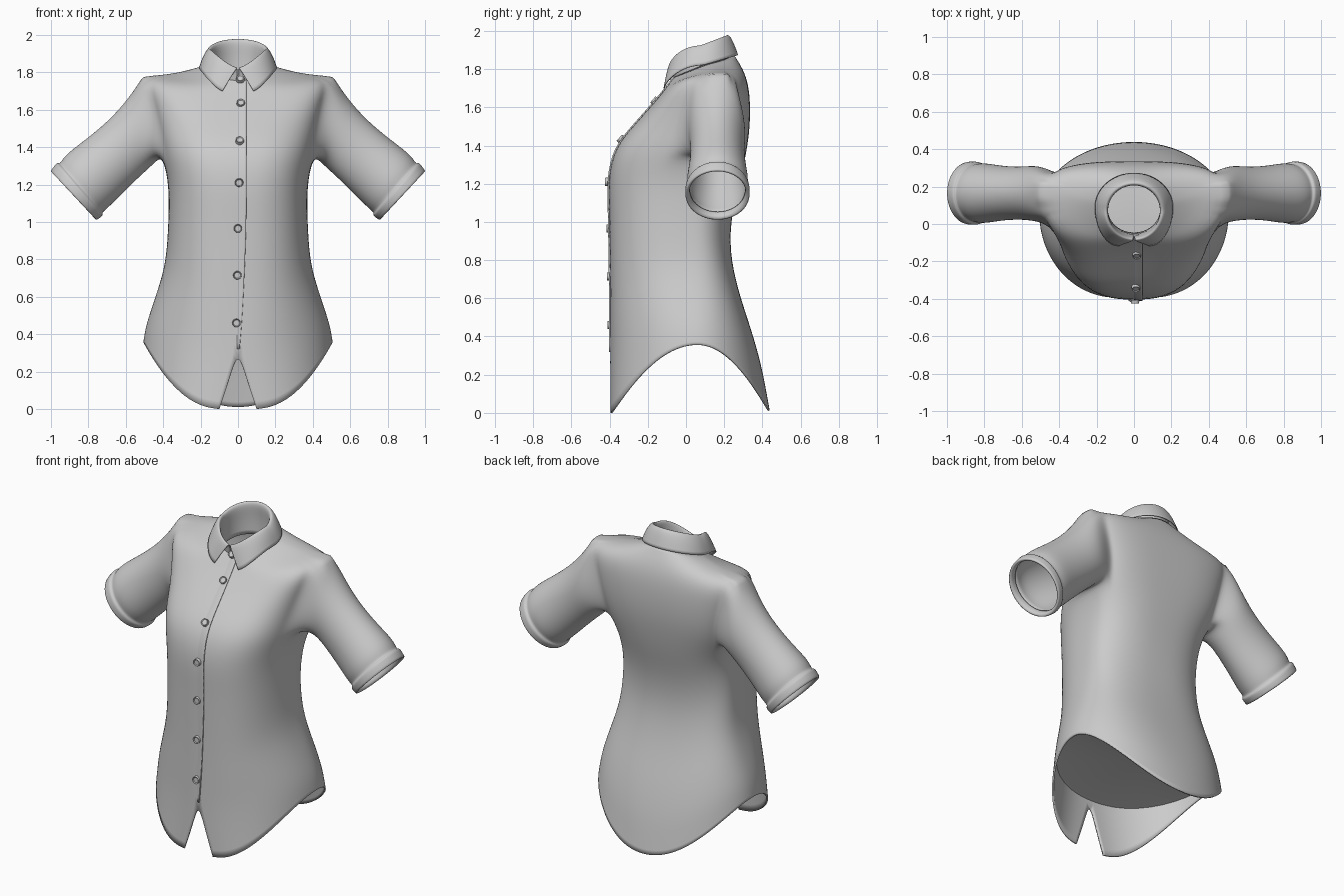
import bpy, bmesh
from math import sin, cos, pi, radians, atan2
from mathutils import Vector, Matrix

if "Cube" in bpy.data.objects:
    bpy.data.objects.remove(bpy.data.objects["Cube"])

N = 20  # columns from centre front to centre back

# half rings: front y, front z, side x, side y, side z, back y, back z, front gap, roundness
BODY = [
    (-.395, .00, .508, .06, .36, .440, .01, .10, 1.0),
    (-.396, .16, .499, .055, .42, .420, .12, .046, .97),
    (-.397, .32, .478, .05, .50, .395, .25, 0, .92),
    (-.397, .46, .432, .04, .63, .345, .43, 0, .86),
    (-.397, .64, .387, .03, .78, .275, .63, 0, .82),
    (-.400, .85, .375, .03, .95, .226, .85, 0, .80),
    (-.403, 1.05, .370, .03, 1.10, .240, 1.05, 0, .78),
    (-.410, 1.23, .375, .05, 1.23, .287, 1.22, 0, .76),
    (-.375, 1.39, .407, .12, 1.36, .320, 1.38, 0, .68),
    (-.272, 1.51, .430, .16, 1.48, .335, 1.50, 0, .65),
    (-.182, 1.61, .465, .17, 1.63, .337, 1.62, 0, .65),
    (-.115, 1.69, .510, .17, 1.778, .327, 1.72, 0, .72),
    (-.085, 1.73, .340, .14, 1.79, .300, 1.80, 0, .90),
    (-.060, 1.76, .165, .11, 1.83, .255, 1.87, 0, 1.0),
]
COLLAR = [
    (-.045, 1.700, .140, .08, 1.74, .215, 1.77, .004, 1),
    (-.062, 1.780, .140, .075, 1.84, .215, 1.88, .004, 1),
    (-.075, 1.825, .137, .07, 1.92, .200, 1.972, .004, 1),
    (-.090, 1.828, .157, .075, 1.93, .225, 1.987, .004, 1),
    (-.103, 1.775, .188, .085, 1.885, .252, 1.935, .038, 1),
    (-.118, 1.700, .210, .090, 1.822, .274, 1.874, .083, 1),
]
LINING = (-.387, .32, .480, .04, .385, .362, .32, 0, .95)
# sleeve rings: top x, top z, bottom x, bottom z, half depth
SLEEVE = [
    (.565, 1.695, .450, 1.305, .155),
    (.665, 1.57, .530, 1.235, .143),
    (.800, 1.455, .620, 1.145, .148),
    (.925, 1.365, .690, 1.075, .167),
    (.955, 1.315, .722, 1.048, .158),
    (.972, 1.320, .722, 1.028, .173),
    (1.006, 1.275, .755, 1.005, .173),
    (.990, 1.262, .768, 1.025, .152),
    (.965, 1.285, .742, 1.05, .148),
]


def ring(bm, row):
    yf, zf, xs, ys, zs, yb, zb, gap, p = row
    out = []
    tilted = row in COLLAR or row in BODY[-2:]  # neck rings lie in a tilted plane
    for i in range(N + 1):
        a = pi * i / N
        s, c = (sin(a) if 0 < i < N else 0), cos(a)
        sp, cp = s ** p if s > 0 else 0, abs(c) ** p
        g, ye, ze = (gap, yf, zf) if c > 0 else (0, yb, zb)
        rise = s ** 2.1
        if tilted:
            rise = s ** 1.35 if row in COLLAR and c > 0 else 1 - cp
        out.append(bm.verts.new((g + (xs - g) * sp, ys + (ye - ys) * cp, ze + (zs - ze) * rise)))
    return out


def bridge(bm, a, b):
    for i in range(len(a) - 1):
        bm.faces.new((a[i], a[i + 1], b[i + 1], b[i]))


def fan(bm, loop, hub):
    hub = bm.verts.new(hub)
    for a, b in zip(loop, loop[1:]):
        bm.faces.new((b, a, hub))


def finish(bm, name, mirror=False, subsurf=0, thick=0):
    me = bpy.data.meshes.new(name)
    bm.to_mesh(me)
    bm.free()
    ob = bpy.data.objects.new(name, me)
    bpy.context.collection.objects.link(ob)
    me.polygons.foreach_set("use_smooth", [True] * len(me.polygons))
    if mirror:
        m = ob.modifiers.new("mirror", 'MIRROR')
        m.merge_threshold = .001
    if subsurf:
        m = ob.modifiers.new("subsurf", 'SUBSURF')
        m.levels = m.render_levels = subsurf
        m.boundary_smooth = 'PRESERVE_CORNERS'
    if thick:
        m = ob.modifiers.new("thickness", 'SOLIDIFY')
        m.thickness = thick
        m.offset = -1
    return ob


# shirt body with an armhole left open in the half grid
bm = bmesh.new()
crease = bm.edges.layers.float.new("crease_edge")
rows = [ring(bm, r) for r in BODY]
R0, R1, C0, C1 = 8, 11, 8, 13
for k in range(len(rows) - 1):
    for i in range(N):
        if not (R0 <= k < R1 and C0 <= i < C1):
            bm.faces.new((rows[k][i], rows[k][i + 1], rows[k + 1][i + 1], rows[k + 1][i]))
hole = [rows[k][C0] for k in range(R0, R1)] + [rows[R1][i] for i in range(C0, C1)]
hole += [rows[k][C1] for k in range(R1, R0, -1)] + [rows[R0][i] for i in range(C1, C0, -1)]
# sleeve and cuff grown out of the armhole
prev = hole
for n, (tx, tz, bx, bz, b) in enumerate(SLEEVE):
    top, bot = Vector((tx, .165, tz)), Vector((bx, .165, bz))
    mid, up = (top + bot) / 2, (top - bot) / 2
    cur = []
    for k in range(len(hole)):
        a = radians(-123.75 + 360 / len(hole) * k)
        cur.append(bm.verts.new(mid + up * cos(a) + Vector((0, b * sin(a), 0))))
    for k in range(len(hole)):
        j = (k + 1) % len(hole)
        bm.faces.new((prev[k], cur[k], cur[j], prev[j]))
        if n in (5, 6, 7):  # firm cuff edges
            bm.edges.get((prev[k], prev[j]))[crease] = .35
    prev = cur
# firm shoulder seam
for i in range(C0 + 1, C1 - 1):
    bm.edges.get((rows[R1][i], rows[R1][i + 1]))[crease] = .5
bmesh.ops.delete(bm, geom=[v for v in bm.verts if not v.link_faces], context='VERTS')
finish(bm, "shirt_body", True, 2, .01)

# folded collar
bm = bmesh.new()
rows = [ring(bm, r) for r in COLLAR]
for a, b in zip(rows, rows[1:]):
    bridge(bm, b, a)
finish(bm, "collar", True, 2, .006)

# inner panel closing the body above the hem
bm = bmesh.new()
fan(bm, ring(bm, LINING), (0, 0, .39))
finish(bm, "inner_panel", True)

# front placket strip, one raised edge
bm = bmesh.new()
prev = None
for r in BODY[2:]:
    y, z = r[0], r[1]
    f = min(1, max(0, (z - .28) / .7)) ** .6
    edge, w = .045 * f, .012 + .06 * f
    cur = [bm.verts.new((edge - w, y + .012, z)), bm.verts.new((edge - w / 2, y - .004, z)),
           bm.verts.new((edge, y - .006, z))]
    if prev:
        bridge(bm, prev, cur)
    prev = cur
finish(bm, "placket", False, 2, .008)


# buttons: dished discs tilted to the chest slope
def front_at(z):
    for a, b in zip(BODY, BODY[1:]):
        if a[1] <= z <= b[1]:
            t = (z - a[1]) / (b[1] - a[1])
            return a[0] + (b[0] - a[0]) * t, atan2(b[0] - a[0], b[1] - a[1])
    return BODY[-1][0] - .01, .7


for n, (x, z) in enumerate([(.012, 1.765), (.015, 1.635), (.01, 1.435), (.006, 1.21),
                            (0, .965), (-.003, .715), (-.008, .46)]):
    y, slope = front_at(z)
    bm = bmesh.new()
    bmesh.ops.create_cone(bm, cap_ends=True, segments=24, radius1=.023, radius2=.021, depth=.018)
    face = max(bm.faces, key=lambda f: f.calc_center_median().z)
    bmesh.ops.inset_region(bm, faces=[face], thickness=.005)
    bmesh.ops.translate(bm, verts=face.verts[:], vec=(0, 0, -.004))
    place = Matrix.Translation((x, y - .006, z)) @ Matrix.Rotation(pi / 2 - slope, 4, 'X')
    bmesh.ops.transform(bm, matrix=place, verts=bm.verts[:])
    ob = finish(bm, "button_%d" % (n + 1))
    bpy.context.view_layer.objects.active = ob
    ob.select_set(True)
    bpy.ops.object.shade_smooth_by_angle()
    ob.select_set(False)
